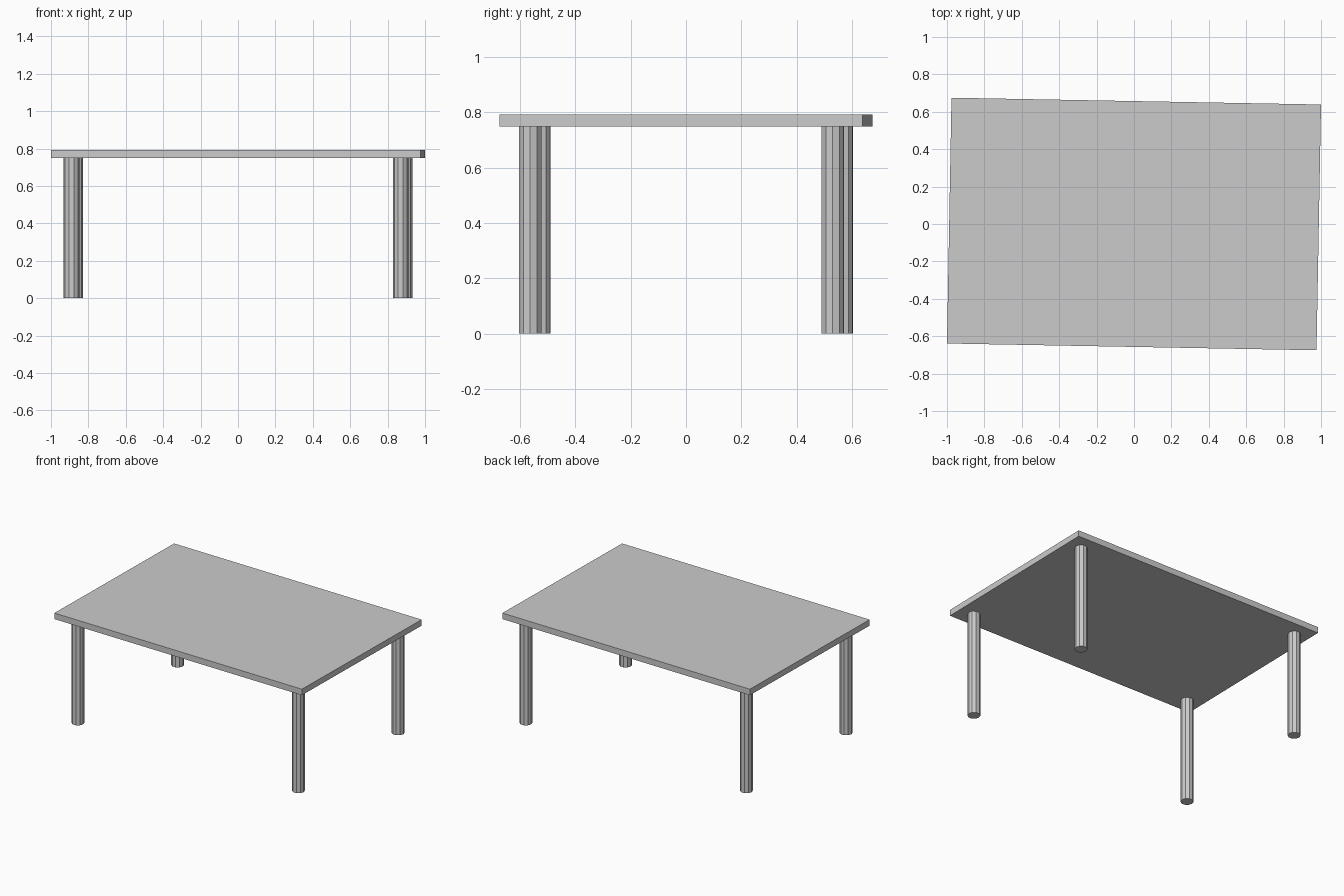
import bpy
from math import radians
from mathutils import Matrix

cube = bpy.data.objects.get("Cube")
if cube:
    bpy.data.objects.remove(cube, do_unlink=True)

# One plain grey for the whole table
GREY = (0.6, 0.6, 0.6, 1)
grey = bpy.data.materials.new("plain grey")
grey.use_nodes = True
grey.diffuse_color = GREY
grey.node_tree.nodes["Principled BSDF"].inputs["Base Color"].default_value = GREY

WIDTH, DEPTH, TOP, UNDERSIDE = 1.976, 1.314, 0.793, 0.75
LEG_X, LEG_Y, LEG_RADIUS = 0.88, 0.547, 0.042
turn = Matrix.Rotation(radians(-1.05), 4, "Z")   # the table stands slightly askew


def finish(name):
    ob = bpy.context.object
    ob.name = name
    ob.data.materials.append(grey)
    bpy.context.view_layer.update()
    ob.matrix_world = turn @ ob.matrix_world


# Flat rectangular top
bpy.ops.mesh.primitive_cube_add(size=1, location=(0, 0, (TOP + UNDERSIDE) / 2))
bpy.context.object.scale = (WIDTH, DEPTH, TOP - UNDERSIDE)
finish("table_top")

# Four faceted round legs
for side, sx in (("left", 1), ("right", -1)):
    for end, sy in (("front", -1), ("back", 1)):
        bpy.ops.mesh.primitive_cylinder_add(
            vertices=10, radius=LEG_RADIUS, depth=UNDERSIDE,
            location=(sx * LEG_X, sy * LEG_Y, UNDERSIDE / 2),
            rotation=(0, 0, radians(90)))
        finish(f"{end}_{side}_leg")
